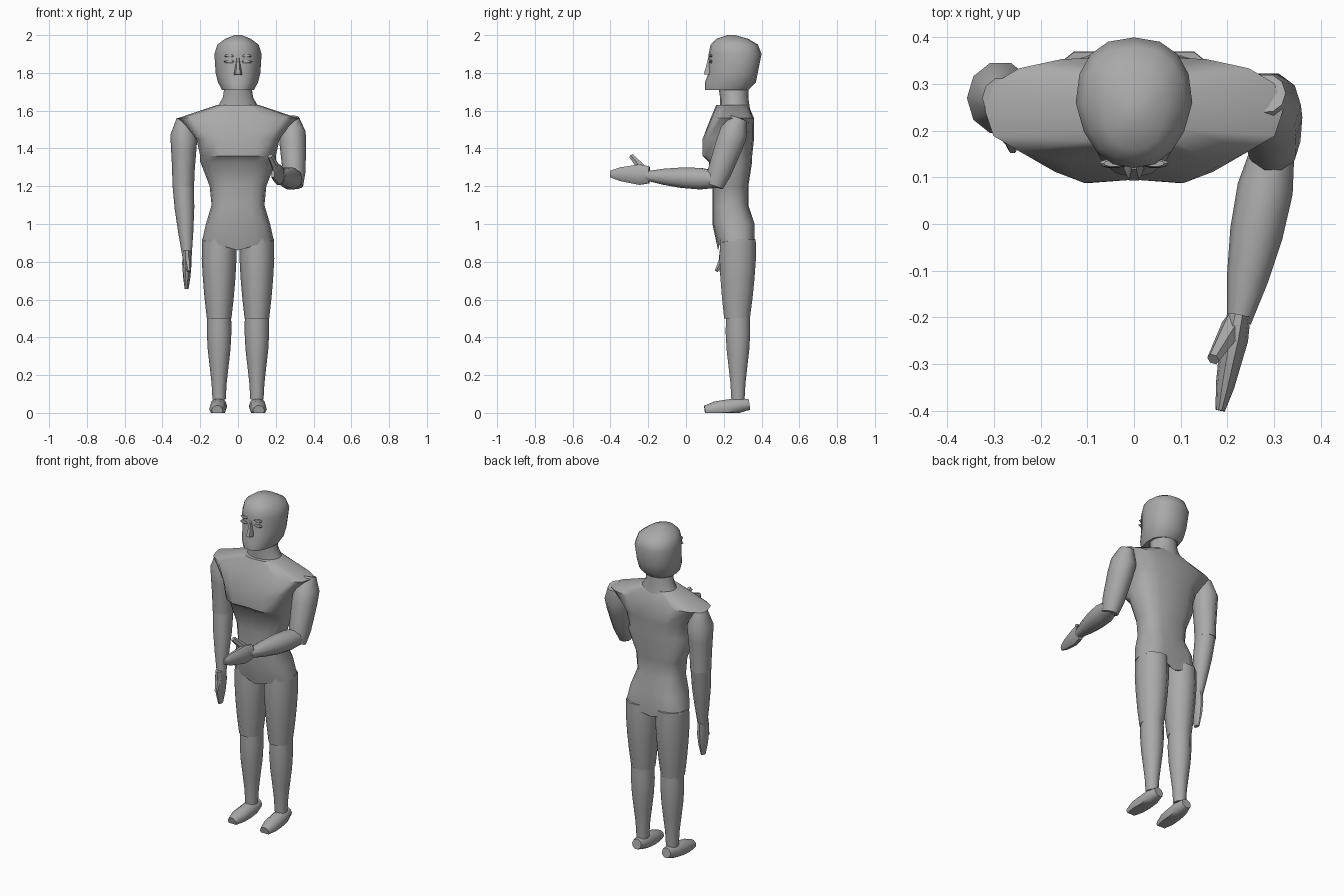
import bpy, bmesh, math
from mathutils import Vector

cube = bpy.data.objects.get("Cube")
if cube:
    bpy.data.objects.remove(cube, do_unlink=True)

grey = bpy.data.materials.new("plain grey")
grey.use_nodes = True
tone = (0.4, 0.4, 0.4, 1)
grey.diffuse_color = tone
grey.node_tree.nodes["Principled BSDF"].inputs["Base Color"].default_value = tone


def soften(value, exponent):
    """Keep the sign while bending a circle towards a rounded box."""
    return math.copysign(abs(value) ** exponent, value) if abs(value) > 1e-6 else 0.0


def skin(name, rings):
    """Join rings of points into one closed, softly shaded object."""
    bm = bmesh.new()
    loops = [[bm.verts.new(point) for point in ring] for ring in rings]
    for lower, upper in zip(loops, loops[1:]):
        for i in range(len(lower)):
            bm.faces.new((lower[i - 1], lower[i], upper[i], upper[i - 1]))
    bm.faces.new(loops[0])
    bm.faces.new(loops[-1])
    bmesh.ops.recalc_face_normals(bm, faces=bm.faces)
    mesh = bpy.data.meshes.new(name)
    bm.to_mesh(mesh)
    bm.free()
    mesh.materials.append(grey)
    obj = bpy.data.objects.new(name, mesh)
    bpy.context.collection.objects.link(obj)
    bpy.ops.object.select_all(action='DESELECT')
    obj.select_set(True)
    bpy.context.view_layer.objects.active = obj
    bpy.ops.object.shade_smooth_by_angle(angle=math.radians(45))


def trunk(name, rows, shape, square):
    """Upright part; each row is height, half width, front and back."""
    sides = 16
    rings = []
    for height, width, front, back in rows:
        ring = []
        for i in range(sides):
            turn = math.tau * i / sides
            point = Vector((width * soften(math.cos(turn), square),
                            (front + back) / 2 + (back - front) / 2 * soften(math.sin(turn), square),
                            height))
            shape(point)
            ring.append(point)
        rings.append(ring)
    skin(name, rings)


def limb(name, start, end, widths, depth=1.0, side=1, sides=10):
    """Tapered part with evenly spaced rings square to its path, never below the floor."""
    start, end = Vector(start), Vector(end)
    along = (end - start).normalized()
    across = Vector((1, 0, 0))
    across = (across - along * across.dot(along)).normalized()
    outward = along.cross(across) * depth
    rings = []
    for step, width in enumerate(widths):
        centre = start.lerp(end, step / (len(widths) - 1))
        ring = []
        for i in range(sides):
            turn = math.tau * i / sides
            point = centre + (across * math.cos(turn) + outward * math.sin(turn)) * width
            ring.append((point.x * side, point.y, max(point.z, 0)))
        rings.append(ring)
    skin(name, rings)


def face_detail(name, x, z, width, side=1):
    """Thin raised lens lying on the front of the face."""
    half = width / 4
    limb(name, (x, .13, z - half), (x, .13, z + half),
         (width * .7, width, width * .7), depth=.35, side=side)


def shape_torso(point):
    """Brief-shaped hem, seat cleft and chest crease."""
    middle = abs(point.x) < .01
    behind = point.y > .25
    if point.z < .95:
        point.z -= .05 * max(0, 1 - abs(point.x) / .17)
    if middle and behind and point.z < 1.05:
        point.y -= .025
    if middle and not behind and 1.35 < point.z < 1.5:
        point.y += .015


def shape_head(point):
    """Narrow the head towards the face."""
    point.x *= 1 - 1.3 * max(0, .26 - point.y)


def keep(point):
    """Leave the section as it is."""


# Torso, neck and head
trunk("torso", [
    (.91, .19, .17, .37),
    (1, .17, .14, .37),
    (1.1, .14, .14, .33),
    (1.2, .15, .14, .33),
    (1.33, .2, .12, .35),
    (1.36, .2, .08, .35),
    (1.45, .22, .08, .36),
    (1.56, .32, .13, .36),
    (1.63, .11, .16, .33),
], shape_torso, square=.75)
trunk("neck", [
    (1.6, .12, .18, .34),
    (1.67, .08, .18, .33),
    (1.74, .07, .17, .33),
], keep, square=1)
trunk("head", [
    (1.71, .09, .1, .33),
    (1.75, .11, .1, .37),
    (1.8, .12, .12, .38),
    (1.9, .125, .12, .4),
    (1.95, .11, .13, .38),
    (1.98, .07, .16, .33),
    (2, .02, .22, .26),
], shape_head, square=.85)

# Nose and lips
limb("nose", (0, .13, 1.88), (0, .12, 1.79), (.01, .015, .022), depth=1.4, sides=6)
face_detail("upper_lip", 0, 1.77, .03)
face_detail("lower_lip", 0, 1.755, .025)

for side, label in ((1, "left"), (-1, "right")):
    # Eye and brow
    face_detail(label + "_eye", .045, 1.86, .03, side)
    face_detail(label + "_brow", .045, 1.89, .028, side)

    # Leg
    limb(label + "_thigh", (.1, .27, .5), (.1, .275, .92),
         (.065, .077, .086, .092, .09), depth=1.1, side=side)
    limb(label + "_shin", (.1, .275, .07), (.1, .275, .51),
         (.035, .04, .05, .06, .065, .064), depth=1.05, side=side)
    limb(label + "_foot", (.1, .335, .045), (.11, .1, .01),
         (.03, .045, .045, .045, .03), side=side)

# Hanging right arm
limb("right_upper_arm", (-.29, .27, 1.2), (-.285, .27, 1.56),
     (.057, .06, .066, .072, .04), depth=1.1)
limb("right_forearm", (-.27, .225, .83), (-.29, .27, 1.21),
     (.025, .04, .052, .057), depth=1.05)
limb("right_hand", (-.272, .22, .655), (-.27, .22, .86),
     (.01, .02, .025, .022), depth=2)
limb("right_thumb", (-.27, .2, .83), (-.26, .16, .75), (.02, .01), sides=6)

# Bent left arm
limb("left_upper_arm", (.3, .15, 1.2), (.285, .28, 1.56),
     (.045, .06, .065, .07, .07, .04), depth=1.1)
limb("left_forearm", (.3, .17, 1.235), (.225, -.21, 1.255),
     (.045, .06, .057, .045, .026))
limb("left_hand", (.225, -.195, 1.26), (.185, -.4, 1.265),
     (.025, .03, .025, .02, .01), depth=1.9)
limb("left_thumb", (.215, -.215, 1.275), (.17, -.29, 1.36), (.027, .014), sides=6)
